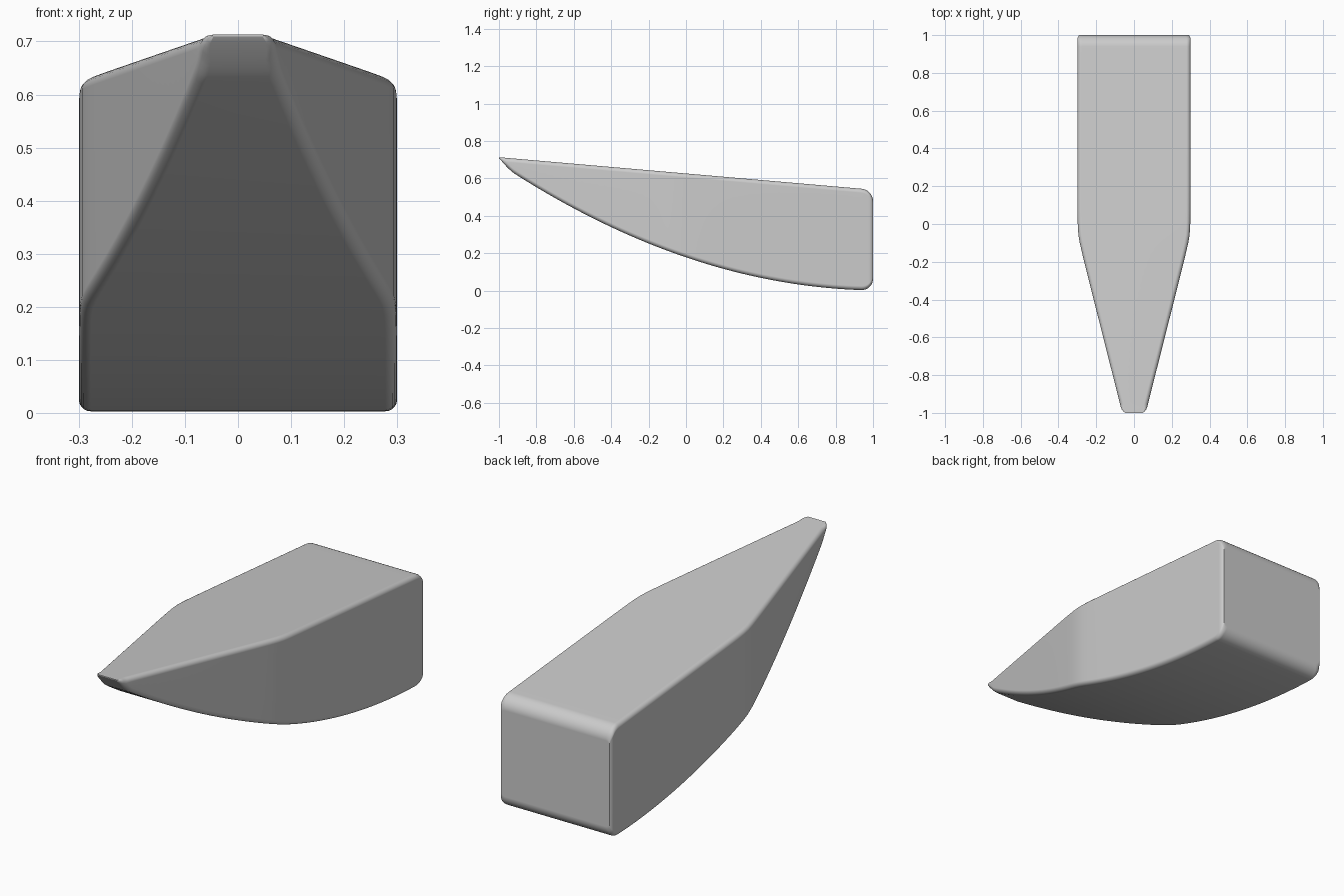
import bpy
import bmesh
import math

cube = bpy.data.objects.get("Cube")
if cube:
    bpy.data.objects.remove(cube, do_unlink=True)

# Single grey finish
grey = bpy.data.materials.new("neutral grey")
grey.use_nodes = True
COLOUR = (0.6, 0.6, 0.6, 1)
grey.diffuse_color = COLOUR
grey.node_tree.nodes["Principled BSDF"].inputs["Base Color"].default_value = COLOUR

EDGE = 0.022      # rounding along the long edges
STERN = 0.06      # rounding of the back edges
SEGMENTS = 5


def half_width(y):
    """Parallel rear, tapered front, softened shoulder and end corners."""
    taper = 0.3 + 0.253 * (y + 0.06)
    soft = 0.012
    width = 0.5 * (taper + 0.3 - math.sqrt((taper - 0.3) ** 2 + soft ** 2))
    if y < -0.97:
        width -= 0.014 * ((-0.97 - y) / 0.03) ** 2
    if y > 0.98:
        width -= 0.01 * ((y - 0.98) / 0.02) ** 2
    return width


def heights(y):
    """Bottom and top of the side profile."""
    t = max(0.93 - y, 0)
    low = 0.003 + 0.037 * t + 0.1624 * t * t
    high = 0.626 - 0.087 * y
    if y < -0.92:
        low += 0.03 * ((-0.92 - y) / 0.08) ** 1.5
    back = y - (1 - STERN)
    if back > 0:
        inset = STERN - math.sqrt(max(STERN ** 2 - back ** 2, 0))
        low, high = low + inset, high - inset
    return low, high


def section(y):
    """Rounded rectangle across the body at y."""
    w = half_width(y)
    low, high = heights(y)
    r = min(EDGE, 0.45 * (high - low), 0.45 * w)
    points = []
    for k, (sx, sz) in enumerate([(1, 1), (-1, 1), (-1, -1), (1, -1)]):
        cx = sx * (w - r)
        cz = (high if sz > 0 else low) - sz * r
        for i in range(SEGMENTS + 1):
            a = (k + i / SEGMENTS) * math.pi / 2
            points.append((cx + r * math.cos(a), y, cz + r * math.sin(a)))
    return points


# Wedge body lofted through its cross-sections
stations = [-1 + 0.01 * i for i in range(10)]
stations += [-0.9 + 0.04 * i for i in range(46)]
stations += [1 - STERN + STERN * math.sin(i * math.pi / 16) for i in range(9)]

bm = bmesh.new()
rings = [[bm.verts.new(p) for p in section(y)] for y in stations]
for a, b in zip(rings, rings[1:]):
    n = len(a)
    for i in range(n):
        j = (i + 1) % n
        bm.faces.new((a[i], a[j], b[j], b[i]))
bm.faces.new(rings[0])
bm.faces.new(rings[-1])
bmesh.ops.remove_doubles(bm, verts=bm.verts, dist=0.0002)
bmesh.ops.recalc_face_normals(bm, faces=bm.faces)
mesh = bpy.data.meshes.new("wedge_body")
bm.to_mesh(mesh)
bm.free()

body = bpy.data.objects.new("wedge_body", mesh)
bpy.context.collection.objects.link(body)
mesh.materials.append(grey)

# Smooth roundings with flat main faces
bpy.ops.object.select_all(action="DESELECT")
body.select_set(True)
bpy.context.view_layer.objects.active = body
bpy.ops.object.shade_smooth_by_angle(angle=math.radians(40))
weighted = body.modifiers.new("flat face normals", "WEIGHTED_NORMAL")
weighted.keep_sharp = True
